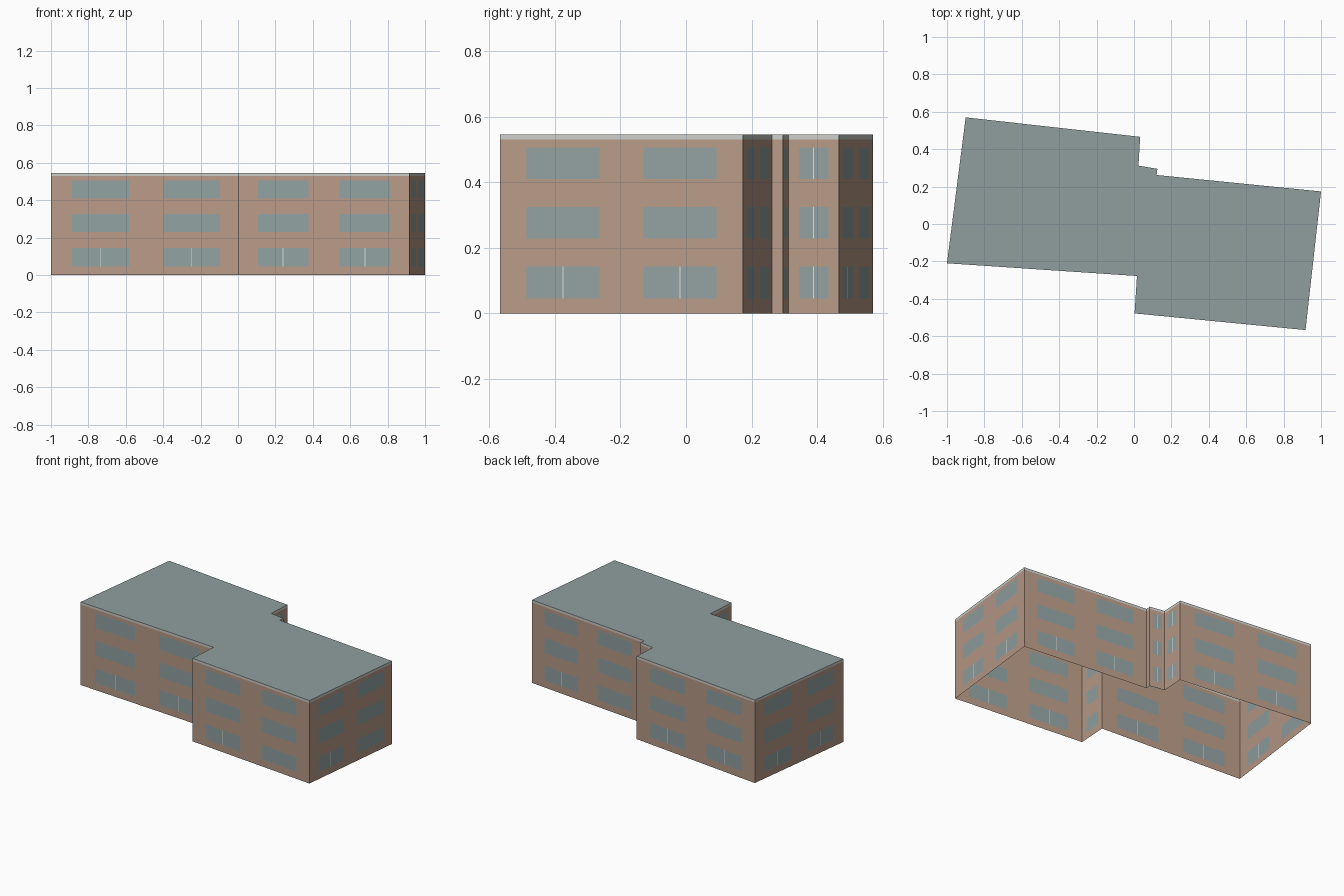
import bpy
import bmesh
from mathutils import Vector

cube = bpy.data.objects.get("Cube")
if cube:
    bpy.data.objects.remove(cube, do_unlink=True)


def make_material(name, rgb):
    mat = bpy.data.materials.new(name)
    mat.use_nodes = True
    mat.diffuse_color = (*rgb, 1)
    mat.node_tree.nodes["Principled BSDF"].inputs["Base Color"].default_value = (*rgb, 1)
    return mat


PLASTER = make_material("tan plaster", (0.485, 0.328, 0.246))
GLASS = make_material("grey blue glass", (0.29, 0.36, 0.36))
FRAME = make_material("white mullion", (0.75, 0.77, 0.74))
TRIM = make_material("pale roof trim", (0.61, 0.62, 0.58))
ROOF = make_material("grey roof", (0.28, 0.345, 0.345))

TOP, TRIM_BASE = 0.546, 0.53
WINDOW_ROWS = [(0.046, 0.143), (0.229, 0.325), (0.409, 0.506)]
PAIR = [(0.11, 0.41), (0.59, 0.89)]
SINGLE = [(0.21, 0.79)]
MULLION = 0.0035

# Footprint corners, counter-clockwise, each with the wall that starts there
# and the window bays along it
WALLS = [
    ("front_right_wall", (-1.0, -0.21), PAIR),
    ("front_step_wall", (0.016, -0.278), SINGLE),
    ("front_left_wall", (0.003, -0.478), PAIR),
    ("left_end_wall", (0.917, -0.567), PAIR),
    ("back_left_wall", (1.0, 0.174), PAIR),
    ("back_corner_return", (0.121, 0.262), []),
    ("back_nook_wall", (0.125, 0.295), SINGLE),
    ("back_step_wall", (0.024, 0.312), SINGLE),
    ("back_right_wall", (0.033, 0.466), PAIR),
    ("right_end_wall", (-0.9, 0.57), PAIR),
]


def finish(name, bm, materials):
    mesh = bpy.data.meshes.new(name)
    bm.to_mesh(mesh)
    bm.free()
    for mat in materials:
        mesh.materials.append(mat)
    bpy.context.collection.objects.link(bpy.data.objects.new(name, mesh))


def build_wall(name, start, end, bays):
    """Flat wall cut into a grid, with glass and mullion cells picked by bay."""
    a, b = Vector((*start, 0)), Vector((*end, 0))
    half = MULLION / (b - a).length / 2
    cols = [0, 1]
    for lo, hi in bays:
        mid = (lo + hi) / 2
        cols += [lo, mid - half, mid + half, hi]
    cols.sort()
    rows = [0, TRIM_BASE]
    if bays:
        rows = sorted(rows + [z for row in WINDOW_ROWS for z in row])

    bm = bmesh.new()
    grid = [[bm.verts.new(a.lerp(b, u) + Vector((0, 0, z))) for u in cols] for z in rows]
    for r in range(len(rows) - 1):
        z = (rows[r] + rows[r + 1]) / 2
        for c in range(len(cols) - 1):
            face = bm.faces.new((grid[r][c], grid[r][c + 1], grid[r + 1][c + 1], grid[r + 1][c]))
            u = (cols[c] + cols[c + 1]) / 2
            in_bay = any(lo < u < hi for lo, hi in bays)
            in_row = any(lo < z < hi for lo, hi in WINDOW_ROWS)
            if in_bay and in_row:
                narrow = cols[c + 1] - cols[c] < 3 * half
                split = r == 1 or bays is SINGLE
                face.material_index = 2 if narrow and split else 1
    finish(name, bm, [PLASTER, GLASS, FRAME])


# Walls with their windows
for i, (name, start, bays) in enumerate(WALLS):
    build_wall(name, start, WALLS[(i + 1) % len(WALLS)][1], bays)

# Trim band around the top edge
bm = bmesh.new()
lower = [bm.verts.new((*p, TRIM_BASE)) for _, p, _ in WALLS]
upper = [bm.verts.new((*p, TOP)) for _, p, _ in WALLS]
for i in range(len(WALLS)):
    j = (i + 1) % len(WALLS)
    bm.faces.new((lower[i], lower[j], upper[j], upper[i]))
finish("roof_trim", bm, [TRIM])

# Flat roof
bm = bmesh.new()
bm.faces.new([bm.verts.new((*p, TOP)) for _, p, _ in WALLS])
finish("flat_roof", bm, [ROOF])
